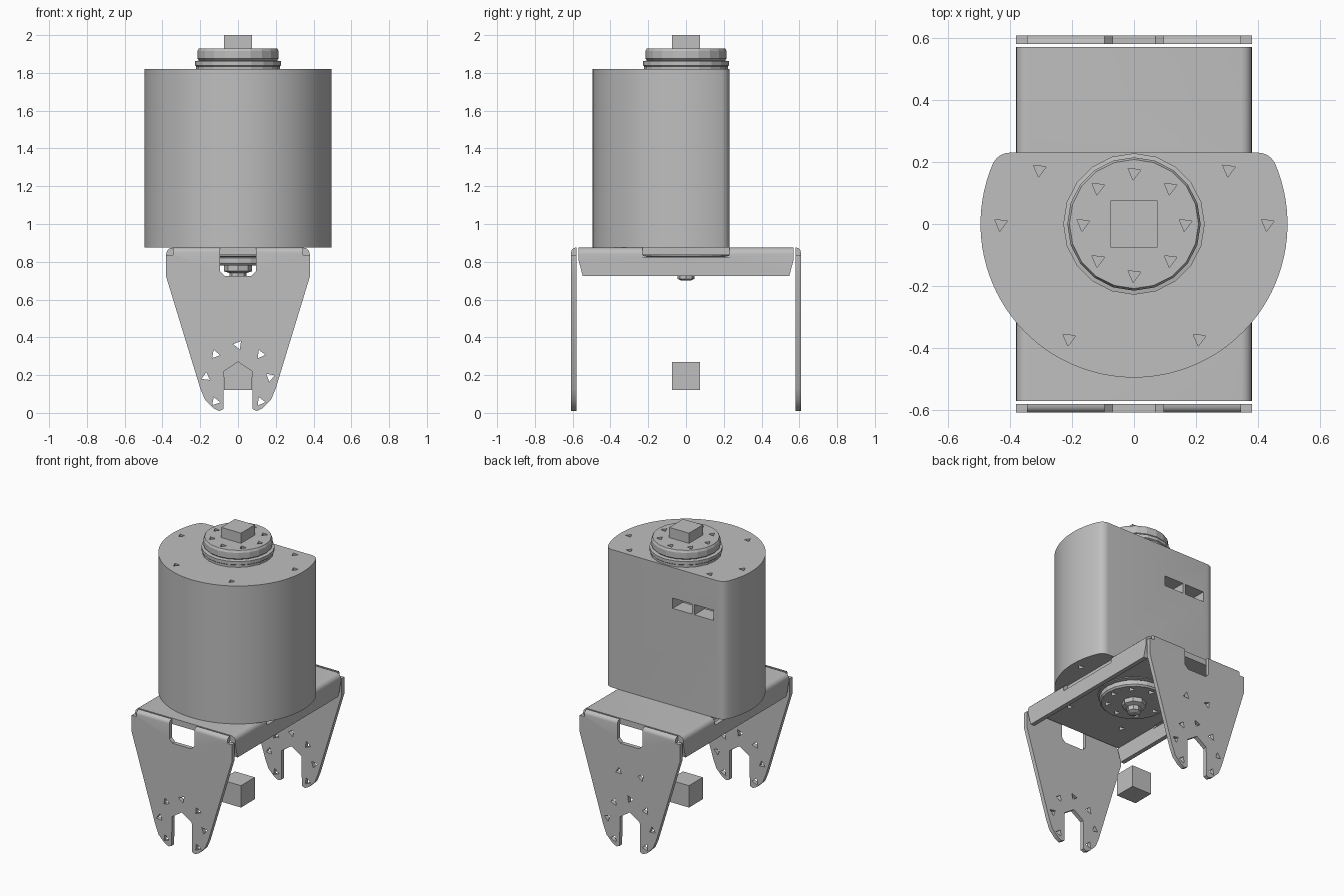
import bpy, bmesh
from math import sin, cos, pi, radians, atan2

if "Cube" in bpy.data.objects:
    bpy.data.objects.remove(bpy.data.objects["Cube"])

GREY = (0.52, 0.52, 0.52, 1)
metal = bpy.data.materials.new("grey metal")
metal.use_nodes = True
metal.diffuse_color = GREY
metal.node_tree.nodes["Principled BSDF"].inputs["Base Color"].default_value = GREY

AXES = {"x": lambda u, v, w: (w, u, v),
        "y": lambda u, v, w: (u, w, v),
        "z": lambda u, v, w: (u, v, w)}


def add_prism(bm, pts, lo, hi, axis):
    place = AXES[axis]
    rings = [[bm.verts.new(place(u, v, w)) for u, v in pts] for w in (lo, hi)]
    bm.faces.new(rings[0])
    bm.faces.new(rings[1])
    for i in range(len(pts)):
        j = (i + 1) % len(pts)
        bm.faces.new((rings[0][i], rings[0][j], rings[1][j], rings[1][i]))


def finish(name, bm):
    bmesh.ops.recalc_face_normals(bm, faces=bm.faces)
    mesh = bpy.data.meshes.new(name)
    bm.to_mesh(mesh)
    bm.free()
    mesh.materials.append(metal)
    obj = bpy.data.objects.new(name, mesh)
    bpy.context.collection.objects.link(obj)
    return obj


def solid(name, *prisms):
    bm = bmesh.new()
    for prism in prisms:
        add_prism(bm, *prism)
    return finish(name, bm)


def activate(obj):
    bpy.ops.object.select_all(action="DESELECT")
    obj.select_set(True)
    bpy.context.view_layer.objects.active = obj


def cut(obj, *prisms):
    cutter = solid("cutter", *prisms)
    cutter.hide_render = True
    mod = obj.modifiers.new("cut", "BOOLEAN")
    mod.operation, mod.solver, mod.object = "DIFFERENCE", "EXACT", cutter
    activate(obj)
    bpy.ops.object.modifier_apply(modifier="cut")
    bpy.data.objects.remove(cutter)


def smooth(obj, angle=30):
    activate(obj)
    bpy.ops.object.shade_smooth_by_angle(angle=radians(angle))


def rect(u0, u1, v0, v1):
    return [(u0, v0), (u1, v0), (u1, v1), (u0, v1)]


def arc(cx, cy, r, a0, a1, n):
    return [(cx + r * cos(a0 + (a1 - a0) * i / n), cy + r * sin(a0 + (a1 - a0) * i / n))
            for i in range(n + 1)]


def hole(x, y, r=0.024, turn=0.4):
    return arc(x, y, r, turn, turn + pi * 4 / 3, 2)


def lathe(name, profile, sides):
    bm = bmesh.new()
    rings = [[bm.verts.new((r * cos(2 * pi * i / sides), r * sin(2 * pi * i / sides), z))
              for i in range(sides)] for r, z in profile]
    bm.faces.new(rings[0])
    bm.faces.new(rings[-1])
    for a, b in zip(rings, rings[1:]):
        for i in range(sides):
            j = (i + 1) % sides
            bm.faces.new((a[i], a[j], b[j], b[i]))
    return finish(name, bm)


def both(points):
    return points + [(-x, z) for x, z in points]


# Motor body: round with one flat side and filleted corners
FX, FY, FR = 0.40, 0.17, 0.06
t = atan2(FY, FX)
outline = arc(0, 0, 0.495, pi - t, 2 * pi + t, 64)
outline += arc(FX, FY, FR, t, pi / 2, 6)[1:]
outline += arc(-FX, FY, FR, pi / 2, pi - t, 6)[:-1]
body = solid("motor_body", (outline, 0.875, 1.82, "z"))
screws = both([(0.305, 0.175), (0.43, 0), (0.21, -0.37)])
cut(body,
    *[(hole(x, y), z, z + 0.1, "z") for x, y in screws for z in (0.825, 1.77)],
    (rect(-0.37, -0.225, 1.54, 1.61), 0.12, 0.3, "y"),
    (rect(-0.205, -0.06, 1.54, 1.61), 0.12, 0.3, "y"))
smooth(body)

# Output and idler hubs with a ring of screw holes
ring = arc(0, 0, 0.165, 0, 2 * pi * 7 / 8, 7)
top_hub = lathe("output_hub", [(0.222, 1.815), (0.222, 1.835), (0.228, 1.84), (0.228, 1.862),
                               (0.205, 1.866), (0.215, 1.875), (0.215, 1.915), (0.208, 1.93)], 20)
cut(top_hub, *[(hole(x, y), 1.89, 1.96, "z") for x, y in ring])
low_hub = lathe("idler_hub", [(0.205, 0.78), (0.215, 0.79), (0.215, 0.82),
                              (0.20, 0.825), (0.228, 0.83), (0.228, 0.878)], 20)
cut(low_hub, *[(hole(x, y), 0.75, 0.82, "z") for x, y in ring])
lathe("idler_screw", [(0.025, 0.70), (0.045, 0.71), (0.045, 0.74), (0.075, 0.75), (0.075, 0.785)], 8)

# Joint marker cubes
for name, z in (("upper_joint_cube", 1.85), ("lower_joint_cube", 0.12)):
    solid(name, (rect(-0.075, 0.075, -0.075, 0.075), z, z + 0.15, "z"))

# Bracket channel: top plate with side flanges bent down
W, TOP, T = 0.38, 0.875, 0.03
right = [(W, 0.725)] + arc(W - 0.035, TOP - 0.035, 0.035, 0, pi / 2, 5)
inner = [(W - T, TOP - T - 0.01), (W - T, 0.725)]
section = right + [(-x, z) for x, z in reversed(right)]
section += [(-x, z) for x, z in reversed(inner)] + inner
channel = solid("bracket_channel", (section, -0.57, 0.57, "y"))
cut(channel,
    *[(hole(x, y), 0.78, 0.9, "z") for x, y in screws if abs(x) < 0.34],
    *[(rect(-0.23, 0.23, 0.825, 0.9), s * 0.345, s * 0.42, "x") for s in (-1, 1)],
    *[([(s * 0.58, 0.70), (s * 0.54, 0.70), (s * 0.575, 0.83)], -0.5, 0.5, "x") for s in (-1, 1)])
smooth(channel)

# Bracket arms: tapered end plates with a fork notch, holes and a window
half = [(0.345, TOP), (0.345, 0.835), (W, 0.835), (W, 0.72), (0.20, 0.13), (0.175, 0.07),
        (0.13, 0.025), (0.10, 0.01), (0.078, 0.02), (0.075, 0.22)]
shape = half + [(0, 0.27)] + [(-x, z) for x, z in reversed(half)]
window = [(-0.095, 0.9), (-0.095, 0.75), (-0.07, 0.725), (0.07, 0.725), (0.095, 0.75), (0.095, 0.9)]
arm_holes = [(0, 0.36)] + both([(0.12, 0.31), (0.17, 0.19), (0.12, 0.06)])
for name, s in (("front_arm", -1), ("back_arm", 1)):
    bm = bmesh.new()
    add_prism(bm, shape, s * 0.58, s * 0.608, "y")
    # Round the outer edge of the bend
    edge = [e for e in bm.edges
            if all(v.co.z > TOP - 0.001 and abs(v.co.y) > 0.6 for v in e.verts)]
    bmesh.ops.bevel(bm, geom=edge, offset=0.025, segments=4, profile=0.5, affect="EDGES")
    arm = finish(name, bm)
    spots = arm_holes + (both([(0.085, 0.53)]) if s > 0 else [])
    cut(arm, (window, s * 0.5, s * 0.7, "y"),
        *[(hole(x, z, 0.026, 0.9 + x * 9), s * 0.5, s * 0.7, "y") for x, z in spots])
    smooth(arm)
